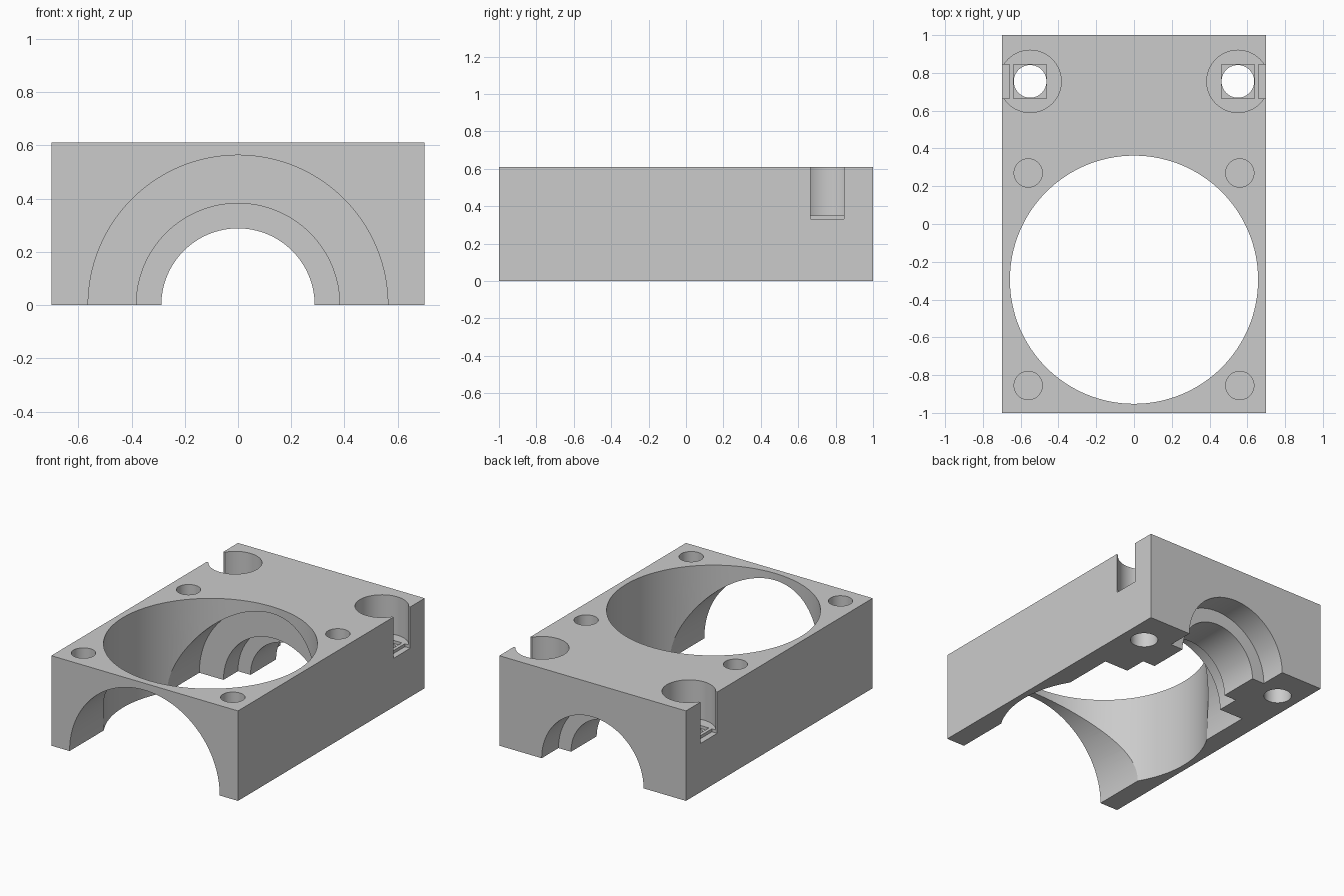
import bpy, bmesh, math

if "Cube" in bpy.data.objects:
    bpy.data.objects.remove(bpy.data.objects["Cube"])

grey = bpy.data.materials.new("plain_grey")
grey.diffuse_color = (0.6, 0.6, 0.6, 1)
grey.use_nodes = True
grey.node_tree.nodes["Principled BSDF"].inputs["Base Color"].default_value = grey.diffuse_color


def add_mesh(name, bm):
    bmesh.ops.recalc_face_normals(bm, faces=bm.faces)
    mesh = bpy.data.meshes.new(name)
    bm.to_mesh(mesh)
    bm.free()
    mesh.materials.append(grey)
    obj = bpy.data.objects.new(name, mesh)
    bpy.context.collection.objects.link(obj)
    return obj


def box(name, x0, x1, y0, y1, z0, z1):
    bm = bmesh.new()
    bmesh.ops.create_cube(bm, size=1)
    for v in bm.verts:
        v.co = ((x0 + x1) / 2 + v.co.x * (x1 - x0),
                (y0 + y1) / 2 + v.co.y * (y1 - y0),
                (z0 + z1) / 2 + v.co.z * (z1 - z0))
    return add_mesh(name, bm)


def lathe(name, profile, place, segments=96):
    """Closed solid of revolution from (position, radius) pairs."""
    bm = bmesh.new()
    rings = []
    for pos, r in profile:
        ring = []
        for i in range(segments):
            a = 2 * math.pi * i / segments
            ring.append(bm.verts.new(place(pos, r * math.cos(a), r * math.sin(a))))
        rings.append(ring)
    for low, high in zip(rings, rings[1:]):
        for i in range(segments):
            j = (i + 1) % segments
            bm.faces.new((low[i], low[j], high[j], high[i]))
    bm.faces.new(rings[0])
    bm.faces.new(rings[-1])
    return add_mesh(name, bm)


def upright(name, x, y, profile, segments=96):
    return lathe(name, profile, lambda p, a, b: (x + a, y + b, p), segments)


TOP = 0.61
block = box("housing_block", -0.7, 0.7, -1, 1, 0, TOP)
cutters = []

# Large round opening through the top
cutters.append(upright("round_opening", 0, -0.295, [(-0.2, 0.657), (0.9, 0.657)], 128))

# Stepped half-round channel running front to back
channel = [(-1.2, 0.563), (0.39, 0.563), (0.39, 0.382), (0.545, 0.382),
           (0.545, 0.288), (0.82, 0.288), (0.82, 0.382), (1.2, 0.382)]
cutters.append(lathe("stepped_channel", channel, lambda p, a, b: (a, p, b), 128))

for s in (-1, 1):
    x, y = s * 0.55, 0.755
    # Bolt hole, head recess, square seat and side slot at the back corners
    cutters.append(upright("head_recess", x, y, [(0.35, 0.165), (0.9, 0.165)], 64))
    cutters.append(box("square_seat", x - 0.087, x + 0.087, y - 0.09, y + 0.09, 0.33, 0.5))
    xs = sorted((s * 0.66, s * 0.9))
    cutters.append(box("side_slot", *xs, y - 0.09, y + 0.09, 0.33, 0.9))
    cutters.append(upright("bolt_hole", x, y, [(-0.2, 0.0865), (0.5, 0.0865)], 48))
    # Blind holes around the large opening
    for hy in (0.27, -0.855):
        cutters.append(upright("blind_hole", s * 0.56, hy, [(0.36, 0.075), (0.9, 0.075)], 48))

# Cut everything from the block
bpy.context.view_layer.objects.active = block
for cutter in cutters:
    mod = block.modifiers.new("cut", 'BOOLEAN')
    mod.operation = 'DIFFERENCE'
    mod.solver = 'EXACT'
    mod.object = cutter
    bpy.ops.object.modifier_apply(modifier=mod.name)
    bpy.data.objects.remove(cutter)

# Smooth bores with crisp edges
bpy.ops.object.select_all(action='DESELECT')
block.select_set(True)
bpy.ops.object.shade_smooth_by_angle(angle=math.radians(30))
